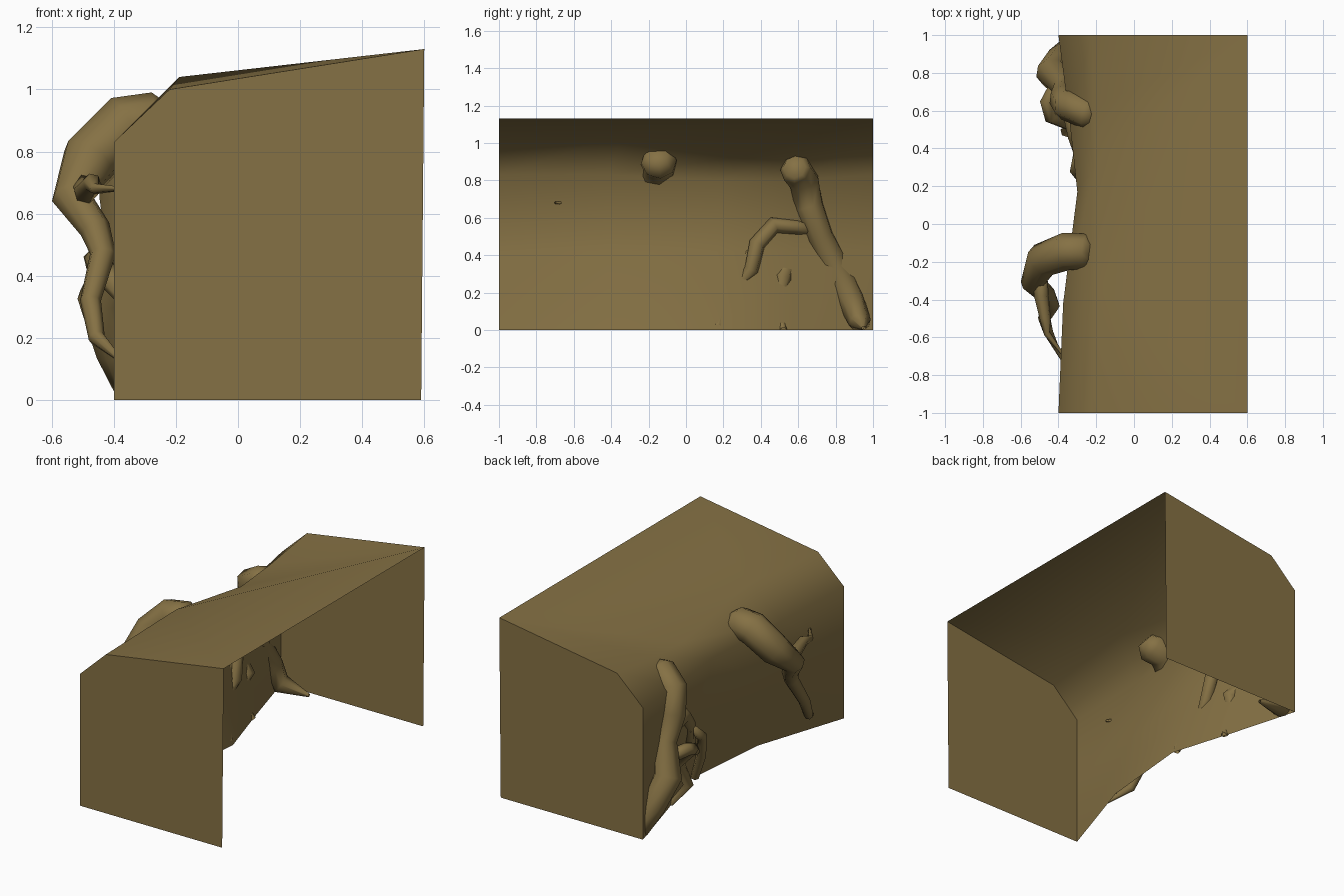
import bpy, bmesh, math
from mathutils import Vector

if "Cube" in bpy.data.objects:
    bpy.data.objects.remove(bpy.data.objects["Cube"])

earth = bpy.data.materials.new("earth_brown")
earth.diffuse_color = (0.235, 0.165, 0.058, 1)
earth.use_nodes = True
earth.node_tree.nodes["Principled BSDF"].inputs["Base Color"].default_value = earth.diffuse_color


def mesh_object(name, bm, smooth):
    me = bpy.data.meshes.new(name)
    bm.to_mesh(me)
    bm.free()
    ob = bpy.data.objects.new(name, me)
    bpy.context.collection.objects.link(ob)
    me.materials.append(earth)
    for p in me.polygons:
        p.use_smooth = smooth
    return ob


# Bank shell: (y, base x, lip x, lip z, ridge x, ridge y, ridge z), undercut in
# the middle, with a dip in the ridge over the back root
stations = [(-1, -.40, -.40, .83, -.22, -1, 1.00),
            (-.42, -.21, -.375, .83, -.19, -.34, 1.04),
            (.17, -.155, -.30, .80, -.20, .32, .93),
            (.58, -.28, -.345, .80, -.21, .62, .95),
            (1, -.40, -.40, .83, -.22, 1, 1.00)]
bm = bmesh.new()
rows = []
for y, base, lip, lz, rx, ry, rz in stations:
    prof = [(base, y, 0), (lip + (base - lip) * .3, y, .42), (lip, y, lz), (rx, ry, rz)]
    rows.append([bm.verts.new(p) for p in prof])
for a, b in zip(rows, rows[1:]):
    for i in range(3):
        bm.faces.new((a[i], a[i + 1], b[i + 1], b[i]))
# Top surface fans out from its two outer corners
near, far = bm.verts.new((.6, -1, 1.13)), bm.verts.new((.6, 1, 1.13))
ridge = [r[3] for r in rows]
bm.faces.new((ridge[0], near, ridge[1]))
bm.faces.new((ridge[1], near, far))
for a, b in zip(ridge[1:], ridge[2:]):
    bm.faces.new((a, far, b))
bmesh.ops.recalc_face_normals(bm, faces=bm.faces)
if sum(f.normal.z for f in bm.faces) < 0:
    bmesh.ops.reverse_faces(bm, faces=bm.faces)
mesh_object("bank_face", bm, True)

# Flat end walls
for name, y in (("front_end_wall", -1), ("back_end_wall", 1)):
    bm = bmesh.new()
    prof = [(-.4, 0), (.59, 0), (.6, 1.13), (-.22, 1), (-.4, .83)]
    if y > 0:
        prof.reverse()
    bm.faces.new([bm.verts.new((x, y, z)) for x, z in prof])
    mesh_object(name, bm, False)


# Tapered tube with a closed start, through points (x, y, z, radius)
def root(name, pts, sides=8):
    bm = bmesh.new()
    P = [Vector(p[:3]) for p in pts]
    n = len(P)
    rings = []
    u = None
    for i in range(n):
        t = (P[min(i + 1, n - 1)] - P[max(i - 1, 0)]).normalized()
        if u is None:
            u = t.orthogonal()
        u = (u - t * u.dot(t)).normalized()
        v = t.cross(u)
        ring = []
        for k in range(sides):
            a = 2 * math.pi * k / sides
            q = P[i] + (u * math.cos(a) + v * math.sin(a)) * pts[i][3]
            q.z = max(q.z, 0)
            ring.append(bm.verts.new(q))
        rings.append(ring)
    for a, b in zip(rings, rings[1:]):
        for k in range(sides):
            j = (k + 1) % sides
            bm.faces.new((a[k], a[j], b[j], b[k]))
    bm.faces.new(rings[0])
    bmesh.ops.recalc_face_normals(bm, faces=bm.faces)
    mesh_object(name, bm, True)


# Front root: thick trunk arching out of the lip, forking in two
root("front_root", [(-.215, -.15, .93, .055), (-.25, -.145, .90, .095),
                    (-.36, -.145, .885, .10),
                    (-.48, -.19, .77, .095), (-.535, -.31, .65, .065),
                    (-.46, -.38, .55, .05), (-.435, -.43, .47, .042),
                    (-.475, -.50, .32, .034), (-.455, -.57, .20, .027),
                    (-.38, -.72, .13, .008)])
root("front_root_fork", [(-.50, -.24, .71, .04), (-.49, -.38, .67, .04),
                         (-.47, -.50, .70, .03), (-.46, -.58, .68, .018),
                         (-.37, -.70, .68, .006)], 6)

# Back root: long trunk hugging the wall down to the corner
root("back_root", [(-.20, .58, .87, .06), (-.24, .585, .86, .085),
                   (-.35, .63, .80, .085),
                   (-.37, .66, .66, .08), (-.36, .72, .50, .07),
                   (-.435, .80, .33, .085), (-.385, .88, .16, .075),
                   (-.35, .93, .04, .06), (-.17, .95, .01, .01)])
root("back_root_side", [(-.38, .70, .53, .04), (-.34, .59, .55, .04),
                        (-.31, .47, .56, .045), (-.28, .38, .46, .045),
                        (-.265, .35, .32, .04), (-.27, .28, .24, .02)], 6)
root("back_root_low", [(-.40, .75, .42, .04), (-.46, .64, .45, .04),
                       (-.44, .57, .42, .04), (-.30, .52, .28, .045),
                       (-.36, .49, .14, .03), (-.26, .52, 0, .02)], 6)
root("back_root_tip", [(-.29, .38, .44, .03), (-.31, .28, .35, .03),
                       (-.26, .22, .2, .03), (-.18, .17, .02, .025)], 6)
